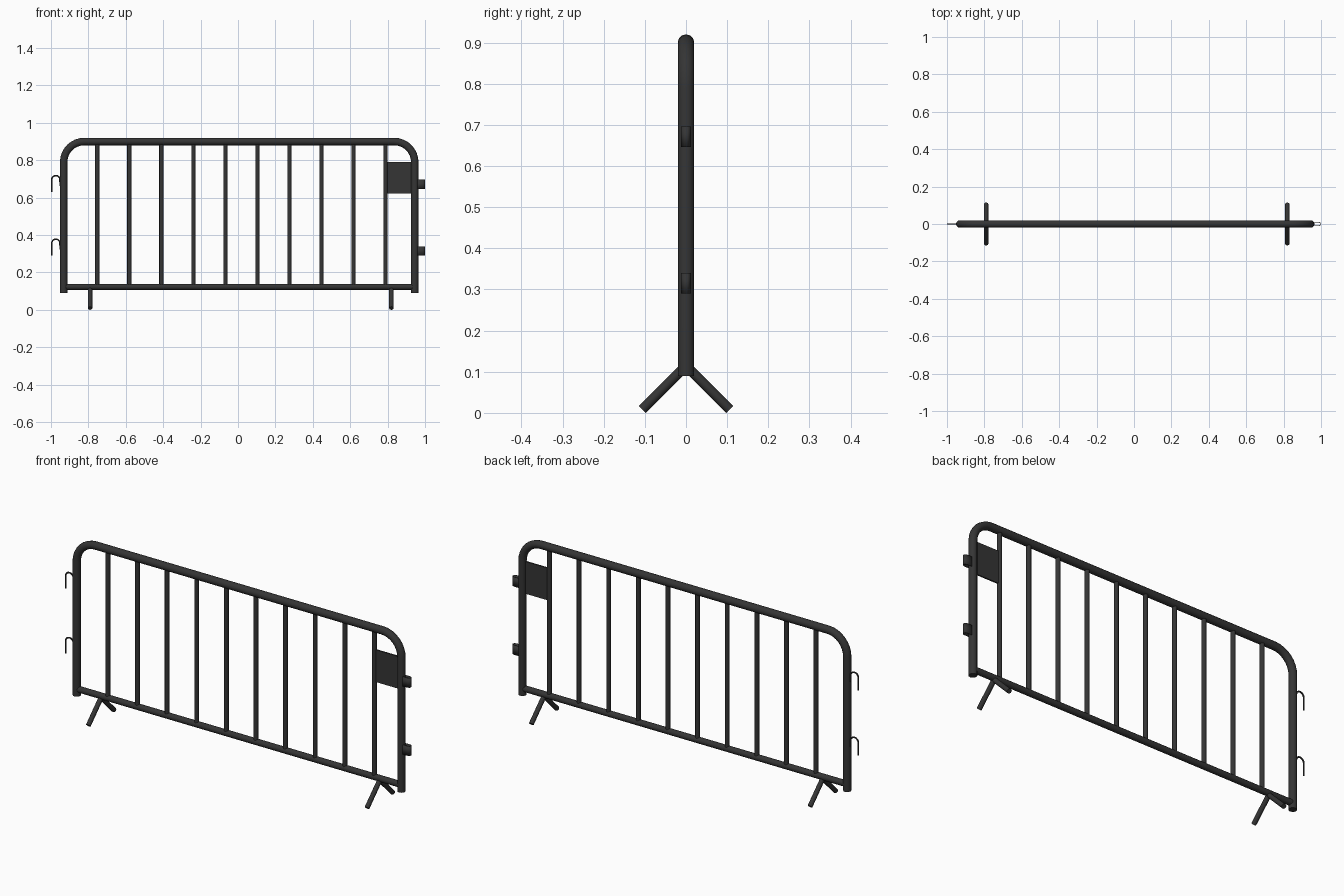
import bpy
from math import sin, cos, pi, radians

if "Cube" in bpy.data.objects:
    bpy.data.objects.remove(bpy.data.objects["Cube"])

dark = bpy.data.materials.new("dark_steel")
dark.diffuse_color = (0.035, 0.035, 0.035, 1)
dark.use_nodes = True
dark.node_tree.nodes["Principled BSDF"].inputs["Base Color"].default_value = dark.diffuse_color


def finish(ob):
    ob.data.materials.append(dark)
    bpy.ops.object.select_all(action='DESELECT')
    ob.select_set(True)
    bpy.context.view_layer.objects.active = ob
    if ob.type == 'CURVE':
        bpy.ops.object.convert(target='MESH')
    bpy.ops.object.shade_smooth_by_angle(angle=radians(35))
    return bpy.context.object


def tube(name, points, radius, res=4):
    cu = bpy.data.curves.new(name, 'CURVE')
    cu.dimensions = '3D'
    cu.bevel_depth = radius
    cu.bevel_resolution = res
    cu.use_fill_caps = True
    sp = cu.splines.new('POLY')
    sp.points.add(len(points) - 1)
    for p, co in zip(sp.points, points):
        p.co = (*co, 1)
    ob = bpy.data.objects.new(name, cu)
    bpy.context.collection.objects.link(ob)
    return finish(ob)


def arc(cx, cz, r, a0, a1, n):
    steps = [radians(a0 + (a1 - a0) * i / n) for i in range(n + 1)]
    return [(cx + r * cos(a), 0, cz + r * sin(a)) for a in steps]


LEFT, RIGHT, TOP, R = -0.932, 0.945, 0.90, 0.11

# Main bent frame tube
tube("frame", [(LEFT, 0, 0.09)]
     + arc(LEFT + R, TOP - R, R, 180, 90, 8)
     + arc(RIGHT - R, TOP - R, R, 90, 0, 8)
     + [(RIGHT, 0, 0.09)], 0.02)

# Bottom rail
tube("bottom_rail", [(LEFT, 0, 0.123), (RIGHT, 0, 0.123)], 0.016)

# Vertical bars
for i in range(10):
    x = -0.752 + i * 0.1712
    tube(f"bar_{i + 1}", [(x, 0, 0.123), (x, 0, TOP)], 0.0115)

# Splayed feet
for side, x in (("left", -0.791), ("right", 0.820)):
    for face, s in (("front", -1), ("back", 1)):
        tube(f"{side}_{face}_foot",
             [(x, 0, 0.1145), (x, s * 0.106, 0.0085)], 0.012)

# Sign plate
bpy.ops.mesh.primitive_cube_add(size=1, location=(0.863, 0, 0.706))
plate = bpy.context.object
plate.name = "sign_plate"
plate.scale = (0.15, 0.008, 0.168)
finish(plate)

# Coupling hooks on the left post
for name, z in (("upper", 0.696), ("lower", 0.356)):
    tube(f"{name}_hook",
         [(-0.996, 0, z - 0.066)]
         + arc(-0.974, z, 0.022, 180, 0, 8)
         + [(-0.952, 0, z - 0.03), (-0.940, 0, z - 0.034)], 0.004, 2)

# Strap loops on the right post, a folded strip with thickness
path = [(0.950, -0.012), (0.988, -0.012), (0.997, -0.008), (1.0, -0.004),
        (1.0, 0.004), (0.997, 0.008), (0.988, 0.012), (0.950, 0.012)]
for name, z in (("upper", 0.671), ("lower", 0.315)):
    n = len(path)
    verts = [(x, y, z + h) for h in (-0.025, 0.025) for x, y in path]
    faces = [(i, i + 1, n + i + 1, n + i) for i in range(n - 1)]
    me = bpy.data.meshes.new(f"{name}_loop")
    me.from_pydata(verts, [], faces)
    loop = bpy.data.objects.new(f"{name}_loop", me)
    bpy.context.collection.objects.link(loop)
    mod = loop.modifiers.new("thickness", 'SOLIDIFY')
    mod.thickness = 0.003
    mod.offset = -1
    finish(loop)
